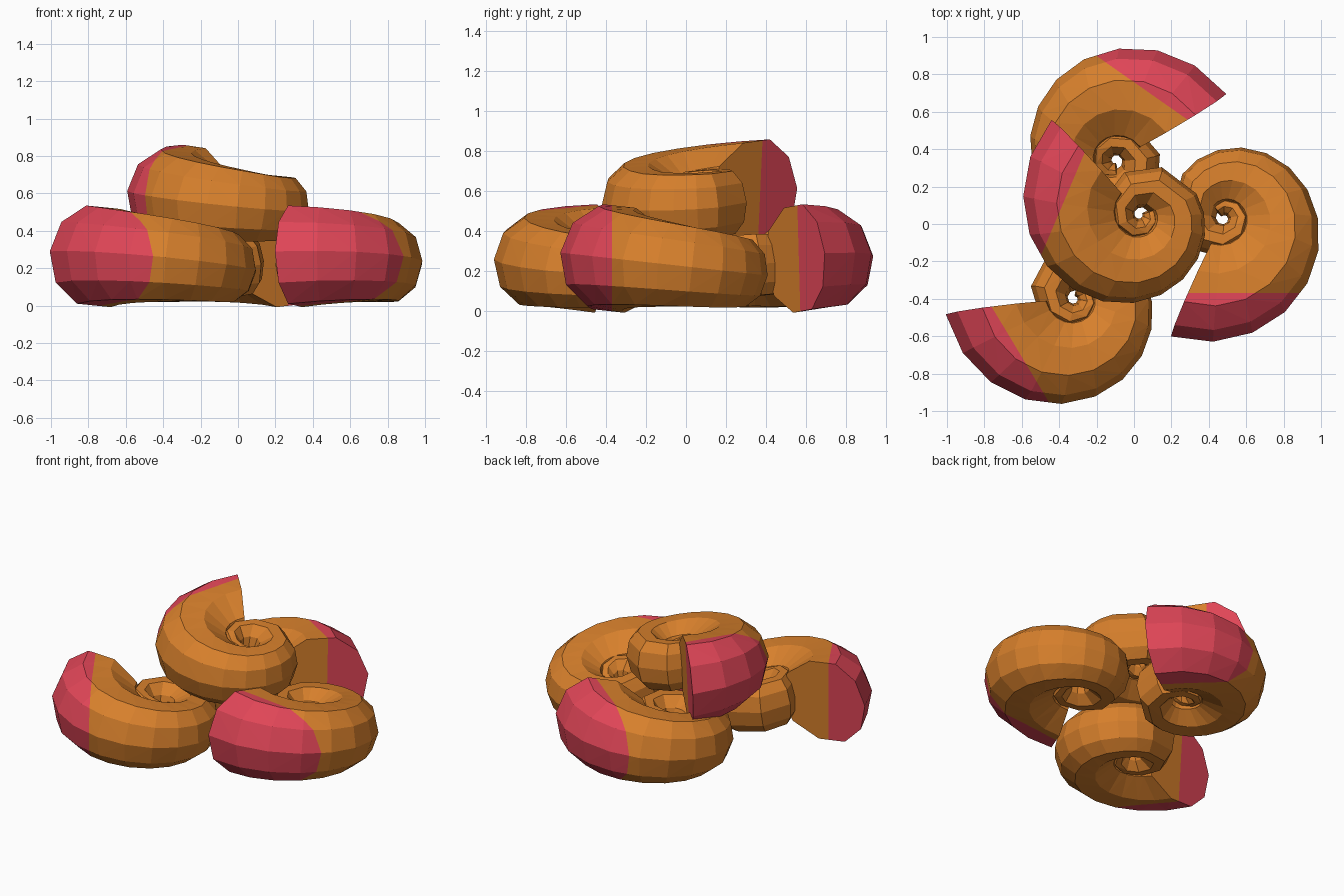
import bpy, bmesh, math
from mathutils import Matrix, Vector

if "Cube" in bpy.data.objects:
    bpy.data.objects.remove(bpy.data.objects["Cube"])


def material(name, rgb):
    m = bpy.data.materials.new(name)
    m.diffuse_color = (*rgb, 1)
    m.use_nodes = True
    m.node_tree.nodes["Principled BSDF"].inputs["Base Color"].default_value = m.diffuse_color
    return m


ORANGE = material("shell orange", (0.68, 0.215, 0.025))
PINK = material("mouth pink", (0.74, 0.06, 0.095))

SIDES = 10          # sides of the tube
MOUTH = 246         # angle of the shell mouth
DECAY = 0.003326    # shrink rate of the spiral per degree
# ring positions along the coil: fine outside, coarse in the hub
COIL = [i * 19 for i in range(14)] + [247 + 45 * i for i in range(1, 9)]


def coil_height(d):
    # half height of the tube; the hub stays tall, then dips in the middle
    h = max(0.267 * math.exp(-DECAY * 0.75 * d), 0.17 * math.exp((200 - d) / 1500))
    return h * (1 if d < 440 else math.exp((440 - d) / 250))


def spiral_shell(name, centre, turn):
    bm = bmesh.new()
    rings = []
    for d in COIL:
        a = math.radians(MOUTH + d)
        s = math.exp(-DECAY * d) * (1 + 0.065 * (1 - math.exp(-d / 50)))
        ring = []
        for j in range(SIDES):
            t = 2 * math.pi * j / SIDES
            c = math.cos(t)
            # tube section, drawn out towards the hub
            r = s * (0.445 + (0.25 if c > 0 else 0.34) * c)
            ring.append(bm.verts.new((r * math.cos(a), r * math.sin(a),
                                      coil_height(d) * 1.04 * math.sin(t))))
        rings.append(ring)
    for p, q in zip(rings, rings[1:]):
        for j in range(SIDES):
            k = (j + 1) % SIDES
            bm.faces.new((p[j], q[j], q[k], p[k]))
    # closed mouth and inner end
    bm.faces.new(rings[0])
    bm.faces.new(rings[-1][::-1])
    bmesh.ops.recalc_face_normals(bm, faces=bm.faces[:])
    bmesh.ops.triangulate(bm, faces=bm.faces[:])

    # lean so the mouth is raised, then cut along the colour border
    bm.transform(Matrix.Rotation(math.radians(-6.3), 4, 'X'))
    border = -0.40
    bmesh.ops.bisect_plane(bm, geom=bm.verts[:] + bm.edges[:] + bm.faces[:],
                           plane_co=(0, border, 0), plane_no=(0, 1, 0))
    for f in bm.faces:
        f.material_index = int(f.calc_center_median().y < border)
    bm.transform(Matrix.Translation(Vector(centre)) @
                 Matrix.Rotation(math.radians(turn), 4, 'Z'))

    me = bpy.data.meshes.new(name)
    bm.to_mesh(me)
    bm.free()
    me.materials.append(ORANGE)
    me.materials.append(PINK)
    ob = bpy.data.objects.new(name, me)
    bpy.context.collection.objects.link(ob)


# three shells on the ground and one stacked on top
spiral_shell("right_shell", (0.48, 0.03, 0.22), 0)
spiral_shell("front_left_shell", (-0.32, -0.40, 0.22), -59)
spiral_shell("back_shell", (-0.10, 0.34, 0.22), 145)
spiral_shell("top_shell", (0.03, 0.05, 0.545), -113)
